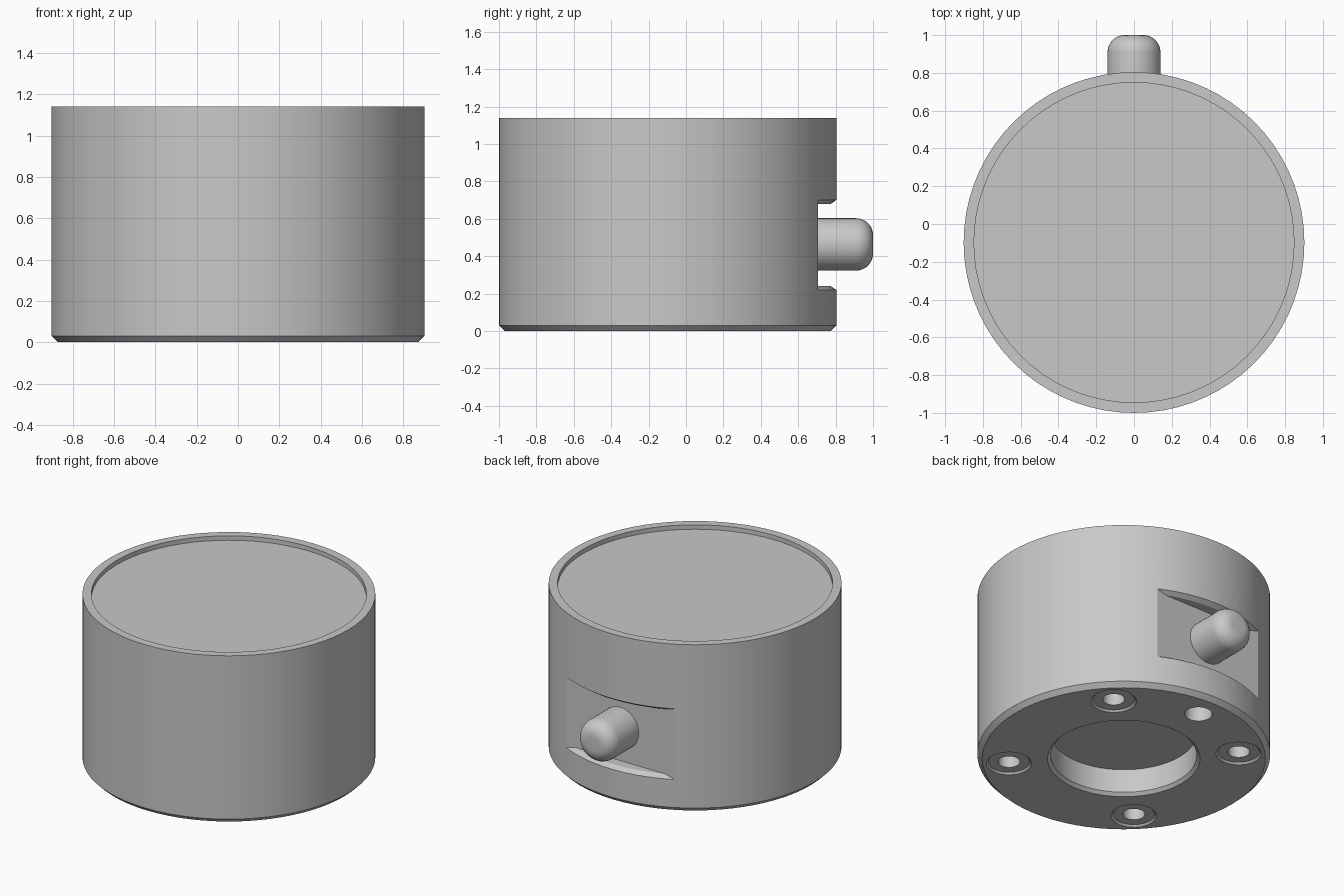
import bpy, bmesh, math
from mathutils import Matrix, Vector

if "Cube" in bpy.data.objects:
    bpy.data.objects.remove(bpy.data.objects["Cube"], do_unlink=True)

R = 0.902            # housing radius
CY = -0.098          # housing axis, y
FLAT_Y = 0.707       # flat face behind the peg

grey = bpy.data.materials.new("plain_grey")
grey.use_nodes = True
grey.diffuse_color = (0.58, 0.58, 0.58, 1)
grey.node_tree.nodes["Principled BSDF"].inputs["Base Color"].default_value = (0.58, 0.58, 0.58, 1)


def finish(bm, name):
    bmesh.ops.recalc_face_normals(bm, faces=bm.faces)
    me = bpy.data.meshes.new(name)
    bm.to_mesh(me)
    bm.free()
    me.materials.append(grey)
    ob = bpy.data.objects.new(name, me)
    bpy.context.collection.objects.link(ob)
    return ob


def lathe(name, profile, steps=72, matrix=Matrix()):
    """Revolve (radius, height) points, which start and end on the axis."""
    bm = bmesh.new()
    verts = [bm.verts.new((r, 0, z)) for r, z in profile]
    edges = [bm.edges.new(pair) for pair in zip(verts, verts[1:])]
    bmesh.ops.spin(bm, geom=verts + edges, axis=(0, 0, 1), cent=(0, 0, 0),
                   angle=math.tau, steps=steps, use_duplicate=False)
    bmesh.ops.remove_doubles(bm, verts=bm.verts, dist=1e-4)
    bm.transform(matrix)
    return finish(bm, name)


def box(name, size, centre):
    bm = bmesh.new()
    bmesh.ops.create_cube(bm, size=1)
    bmesh.ops.scale(bm, vec=size, verts=bm.verts)
    bmesh.ops.translate(bm, vec=centre, verts=bm.verts)
    return finish(bm, name)


def activate(ob):
    bpy.ops.object.select_all(action='DESELECT')
    ob.select_set(True)
    bpy.context.view_layer.objects.active = ob


def boolean(ob, cutter, operation='DIFFERENCE'):
    cutter.hide_render = True
    mod = ob.modifiers.new("cut", 'BOOLEAN')
    mod.operation, mod.object, mod.solver = operation, cutter, 'EXACT'
    activate(ob)
    bpy.ops.object.modifier_apply(modifier=mod.name)
    bpy.data.objects.remove(cutter, do_unlink=True)


def smooth(ob):
    activate(ob)
    bpy.ops.object.shade_smooth_by_angle(angle=math.radians(25))


axis = Matrix.Translation((0, CY, 0))

# Housing with chamfered foot and round recess underneath
housing = lathe("housing", [(0, 0.18), (0.45, 0.18), (0.45, 0.02), (0.47, 0),
                            (R - 0.03, 0), (R, 0.03), (R, 0.92), (0, 0.92)], matrix=axis)

# Pocket with chamfered lips and a flat back
pocket = lathe("pocket_cutter", [(0, 0.24), (R - 0.03, 0.24), (R + 0.04, 0.193),
                                 (R + 0.04, 0.728), (R - 0.03, 0.68), (0, 0.68)], matrix=axis)
boolean(pocket, box("pocket_limit", (2, 1, 1), (0, FLAT_Y + 0.5, 0.46)), 'INTERSECT')
boolean(housing, pocket)

# Four counterbored screw holes and one plain hole in the base
for k in range(4):
    a = math.radians(45 + 90 * k)
    place = axis @ Matrix.Translation((0.71 * math.cos(a), 0.71 * math.sin(a), 0))
    boolean(housing, lathe("screw_cutter", [(0, -0.05), (0.14, -0.05), (0.14, 0), (0.128, 0.012),
                                            (0.068, 0.012), (0.068, 0.3), (0, 0.3)], 32, place))
boolean(housing, lathe("hole_cutter", [(0, -0.05), (0.085, -0.05), (0.085, 0.19), (0, 0.19)], 32,
                       axis @ Matrix.Translation((0, 0.715, 0))))
smooth(housing)

# Lid with shallow dished top
lid = lathe("lid", [(0, 0.92), (R, 0.92), (R, 1.14), (R - 0.055, 1.14),
                    (R - 0.055, 1.11), (0, 1.11)], matrix=axis)
smooth(lid)

# Round-nosed peg pointing backwards
PR, FIL = 0.14, 0.09
length = 1 - FLAT_Y + 0.02
nose = [(PR - FIL + FIL * math.cos(t), length - FIL + FIL * math.sin(t))
        for t in (math.pi / 2 * i / 8 for i in range(9))]
peg = lathe("peg", [(0, 0), (PR, 0)] + nose + [(0, length)], 40,
            Matrix.Translation((0, FLAT_Y - 0.02, 0.463)) @ Matrix.Rotation(-math.pi / 2, 4, 'X'))
smooth(peg)
